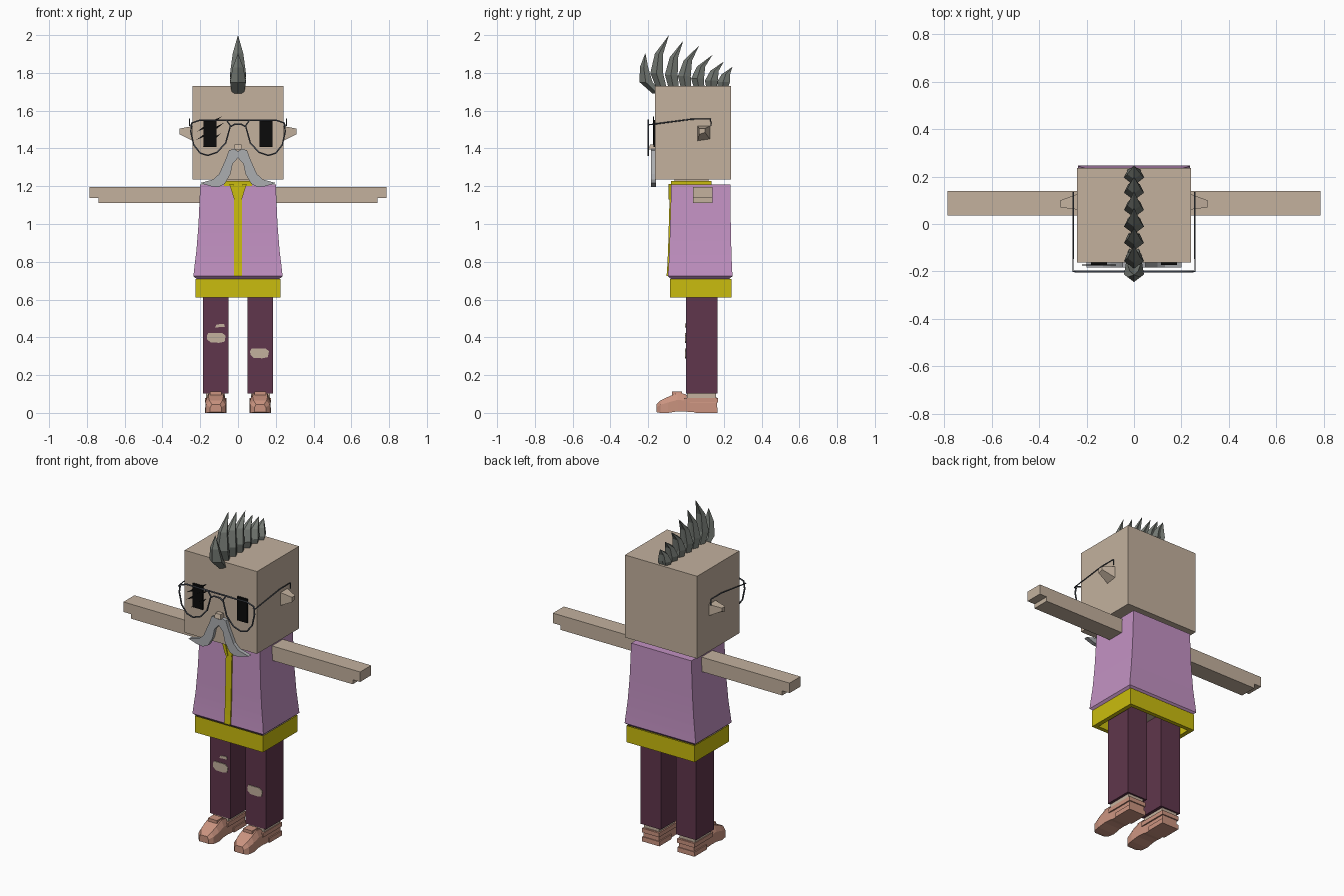
import bpy, bmesh
from mathutils import Vector

cube = bpy.data.objects.get("Cube")
if cube:
    bpy.data.objects.remove(cube, do_unlink=True)


def material(name, hexcode):
    def linear(c):
        return c / 12.92 if c <= 0.04045 else ((c + 0.055) / 1.055) ** 2.4
    rgb = [linear(int(hexcode[i:i + 2], 16) / 255) for i in (0, 2, 4)] + [1]
    m = bpy.data.materials.new(name)
    m.use_nodes = True
    m.diffuse_color = rgb
    m.node_tree.nodes["Principled BSDF"].inputs["Base Color"].default_value = rgb
    return m


SKIN = material("skin", "C3B19E")
YELLOW = material("yellow shirt", "CABC0E")
LILAC = material("lilac vest", "C392C3")
MAROON = material("maroon trousers", "60364C")
SALMON = material("salmon shoes", "CB9480")
SILVER = material("silver moustache", "ABADB0")
HAIR = material("grey hair", "757A74")
FRAME = material("dark frame", "50555E")
BLACK = material("black", "0B0B0B")


def loft(name, rings, mat, cap=True):
    """Skin a list of equal-length point rings."""
    bm = bmesh.new()
    loops = [[bm.verts.new(p) for p in ring] for ring in rings]
    n = len(loops[0])
    for a, b in zip(loops, loops[1:]):
        for i in range(n):
            j = (i + 1) % n
            bm.faces.new((a[i], a[j], b[j], b[i]))
    if cap:
        bm.faces.new(loops[0])
        bm.faces.new(loops[-1])
    bmesh.ops.remove_doubles(bm, verts=bm.verts[:], dist=1e-5)
    bmesh.ops.recalc_face_normals(bm, faces=bm.faces[:])
    me = bpy.data.meshes.new(name)
    bm.to_mesh(me)
    bm.free()
    me.materials.append(mat)
    ob = bpy.data.objects.new(name, me)
    bpy.context.collection.objects.link(ob)
    return ob


def rect(x0, x1, y0, y1, z):
    return [(x0, y0, z), (x1, y0, z), (x1, y1, z), (x0, y1, z)]


def box(name, x, y, z, mat):
    return loft(name, [rect(*x, *y, h) for h in z], mat)


def plate(name, pts, y0, y1, mat, side=1):
    """Extrude an x-z outline along y."""
    return loft(name, [[(side * x, y, z) for x, z in pts] for y in (y0, y1)], mat)


def smooth(ob, angle=0.6):
    bpy.ops.object.select_all(action='DESELECT')
    ob.select_set(True)
    bpy.context.view_layer.objects.active = ob
    bpy.ops.object.shade_smooth_by_angle(angle=angle)


def wire(name, pts, closed=False, radius=0.0045):
    """Thin metal wire through the points."""
    cu = bpy.data.curves.new(name, 'CURVE')
    cu.dimensions = '3D'
    cu.bevel_depth = radius
    cu.bevel_resolution = 1
    cu.use_fill_caps = True
    sp = cu.splines.new('POLY')
    sp.points.add(len(pts) - 1)
    for p, co in zip(sp.points, pts):
        p.co = (*co, 1)
    sp.use_cyclic_u = closed
    cu.materials.append(FRAME)
    ob = bpy.data.objects.new(name, cu)
    bpy.context.collection.objects.link(ob)
    bpy.ops.object.select_all(action='DESELECT')
    ob.select_set(True)
    bpy.context.view_layer.objects.active = ob
    bpy.ops.object.convert(target='MESH')


# Head, neck and collar
box("head", (-.24, .24), (-.163, .237), (1.235, 1.73), SKIN)
box("neck", (-.065, .065), (-.06, .12), (1.15, 1.24), SKIN)
box("collar", (-.075, .075), (-.08, .135), (1.2, 1.228), YELLOW)

# Vest: height, half width, front, back
vest_rows = [(.705, .215, -.075, .225), (.724, .236, -.096, .246), (.78, .23, -.092, .243),
             (.86, .22, -.088, .24), (1.0, .209, -.084, .237), (1.21, .2, -.078, .235)]
smooth(loft("vest", [rect(-w, w, f, b, z) for z, w, f, b in vest_rows], LILAC))
loft("vest_placket", [rect(-.02, .02, f - .007, f + .02, z)
                      for z, w, f, b in vest_rows[1:]], YELLOW)

# Shirt tail, an open band below the vest
outer, inner = (-.226, .226, -.086, .241), (-.2, .2, -.062, .217)
loft("shirt_tail", [rect(*inner, .71), rect(*inner, .61),
                    rect(*outer, .61), rect(*outer, .71)], YELLOW, cap=False)
box("hips", (-.2, .2), (-.06, .215), (.68, .72), SKIN)

# Mohawk: base y, base z, bulge y offset, tip y, tip z
spikes = [(-.145, 1.69, -.075, -.215, 1.905), (-.125, 1.72, -.03, -.09, 2.0),
          (-.06, 1.72, -.015, -.015, 1.97), (.005, 1.72, -.01, .07, 1.945),
          (.075, 1.72, -.01, .14, 1.895), (.14, 1.72, 0, .2, 1.86),
          (.2, 1.72, .005, .246, 1.832)]
for n, (yb, zb, bulge, yt, zt) in enumerate(spikes):
    rings = []
    for t, y, w, d in ((0, yb, .032, .032), (.28, yb + bulge * .8, .042, .04),
                       (.65, yb + bulge + .25 * (yt - yb - bulge), .028, .026),
                       (1, yt, 0, 0)):
        z = zb + t * (zt - zb)
        rings.append([(0, y - d, z), (w, y - d * .2, z), (w * .6, y + d * .7, z),
                      (0, y + d * .5, z), (-w * .6, y + d * .7, z), (-w, y - d * .2, z)])
    # The pointed tip needs no cap
    loft(f"mohawk_spike_{n}", rings[:-1] + [[(1e-4 * p[0], yt, zt) for p in rings[0]]],
         HAIR, cap=False)

# Nose and scar
loft("nose", [rect(-.022, .022, -.197, -.16, 1.395),
              rect(-.018, .018, -.19, -.16, 1.422)], SKIN)
for n, (x0, z0, x1, z1) in enumerate([(-.215, 1.49, -.085, 1.57), (-.22, 1.445, -.075, 1.535),
                                      (-.19, 1.405, -.09, 1.48)]):
    xm, zm = (x0 + x1) / 2, (z0 + z1) / 2
    plate(f"scar_{n}", [(x0, z0), (xm, zm - .014), (x1, z1), (xm, zm + .01)],
          -.176, -.17, BLACK)

moustache = [(0, 1.385), (.02, 1.398), (.048, 1.39), (.062, 1.35), (.08, 1.31), (.1, 1.265),
             (.13, 1.236), (.2, 1.217), (.145, 1.2), (.105, 1.195), (.07, 1.212),
             (.04, 1.265), (.028, 1.32), (0, 1.35)]
lens = [(.04, 1.52), (.06, 1.548), (.2, 1.55), (.245, 1.535), (.25, 1.49), (.235, 1.42),
        (.2, 1.375), (.16, 1.363), (.11, 1.38), (.065, 1.43)]
big_tear = [(-.05, .01), (-.042, .027), (.03, .027), (.05, .012), (.044, -.02),
            (.015, -.026), (-.03, -.024), (-.048, -.008)]
small_tear = [(-.026, -.008), (-.018, .008), (.022, .012), (.026, -.004)]

for side, label in ((-1, "right"), (1, "left")):
    def span(a, b):
        return sorted((side * a, side * b))

    # Face
    box(label + "_eye", span(.115, .182), (-.173, -.16), (1.408, 1.55), BLACK)
    plate(label + "_moustache", moustache, -.184, -.16, SILVER, side)
    ear = [((.23, .06), (1.435, 1.52), .13), ((.31, .07), (1.475, 1.505), .1)]
    loft(label + "_ear", [[(side * x, y0, z0), (side * x, y1, z0 + .01),
                           (side * x, y1, z1), (side * x, y0, z1)]
                          for (x, y0), (z0, z1), y1 in ear], SKIN)

    # Glasses
    wire(label + "_lens_rim", [(side * x, -.2, z) for x, z in lens], closed=True)
    wire(label + "_temple", [(side * x, y, z) for x, y, z in
                             ((.24, -.2, 1.525), (.257, -.2, 1.525), (.257, .03, 1.555),
                              (.257, .13, 1.555), (.257, .133, 1.52))], radius=.0035)

    # Collar lapel
    plate(label + "_lapel", [(.004, 1.13), (.02, 1.13), (.046, 1.212), (.024, 1.212)],
          -.092, -.07, YELLOW, side)

    # Arm with the stepped hand
    arm = [(.18, 1.11), (.738, 1.11), (.738, 1.137), (.787, 1.137), (.787, 1.197), (.18, 1.197)]
    plate(label + "_arm", arm, .036, .14, SKIN, side)

    # Leg and ankle
    box(label + "_trouser_leg", span(.05, .185), (0, .168), (.103, .7), MAROON)
    box(label + "_ankle", span(.068, .17), (.005, .158), (.06, .11), SKIN)

    # Shoe: y, half width, top height, bottom
    c = side * .117
    rows = [(.163, .05, .082, 0), (.02, .05, .082, .004), (-.005, .052, .1, .008),
            (-.045, .054, .106, .008), (-.095, .056, .085, 0), (-.135, .05, .066, 0),
            (-.157, .03, .045, .004)]
    loft(label + "_shoe", [[(c - w, y, b), (c + w, y, b), (c + w, y, t * .65),
                            (c + w * .7, y, t), (c - w * .7, y, t), (c - w, y, t * .65)]
                           for y, w, t, b in rows], SALMON)
    box(label + "_shoe_rim", (c - .057, c + .057), (-.01, .17), (.055, .08), SALMON)
    box(label + "_heel", (c - .057, c + .057), (.05, .168), (0, .028), SALMON)
    box(label + "_shoe_strap", (c - .03, c + .03), (-.075, -.02), (.08, .112), SALMON)

# Bridge bars of the glasses
wire("upper_bridge", [(-.1, -.2, 1.55), (.1, -.2, 1.55)])
wire("lower_bridge", [(-.04, -.2, 1.515), (-.02, -.2, 1.527),
                      (.02, -.2, 1.527), (.04, -.2, 1.515)])

# Torn knees
for name, outline, x, z in (("right_knee_tear", big_tear, -.115, .397),
                            ("right_small_tear", small_tear, -.096, .46),
                            ("left_knee_tear", big_tear, .114, .315)):
    plate(name, [(x + a, z + b) for a, b in outline], -.004, .003, SKIN)
